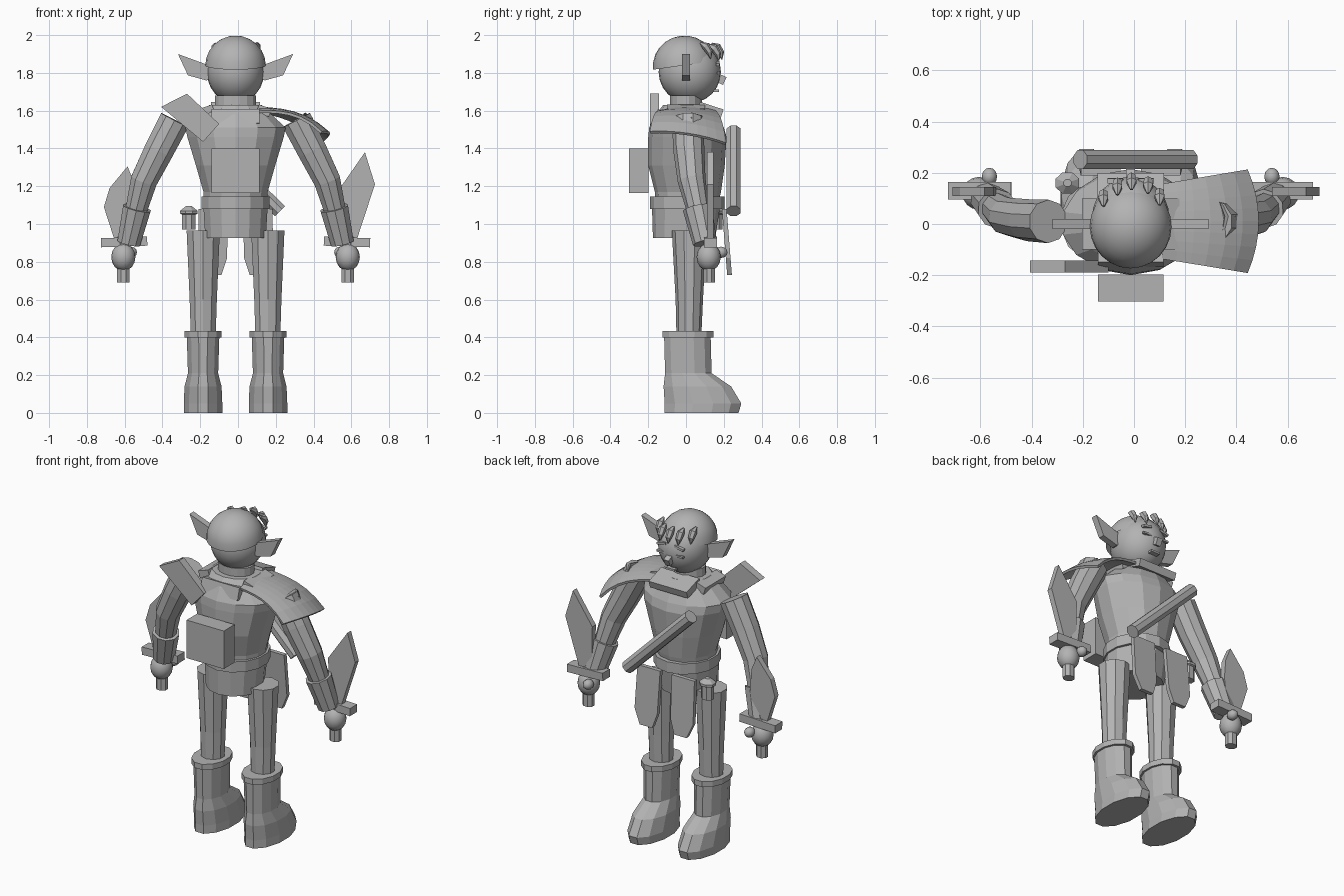
import bpy, bmesh, math
from mathutils import Vector, Matrix

CX = -0.013  # symmetry plane of the body
grey = bpy.data.materials.new("plain grey")
grey.diffuse_color = (0.45, 0.45, 0.45, 1)


def finish(name, bm, smooth=False):
    bmesh.ops.recalc_face_normals(bm, faces=bm.faces)
    for f in bm.faces:
        f.smooth = smooth
    me = bpy.data.meshes.new(name)
    bm.to_mesh(me)
    bm.free()
    me.materials.append(grey)
    ob = bpy.data.objects.new(name, me)
    bpy.context.collection.objects.link(ob)
    return ob


def skin(name, rings):
    """Join closed rings of points and cap both ends."""
    bm = bmesh.new()
    vs = [[bm.verts.new(p) for p in r] for r in rings]
    n = len(vs[0])
    for a, b in zip(vs, vs[1:]):
        for i in range(n):
            bm.faces.new((a[i], a[(i + 1) % n], b[(i + 1) % n], b[i]))
    bm.faces.new(vs[0][::-1])
    bm.faces.new(vs[-1])
    return finish(name, bm)


def stack(name, x, levels, n=12):
    """Levels: (z, half width, y back, y front)."""
    rings = []
    for z, rx, y0, y1 in levels:
        ring = []
        for i in range(n):
            a = 2 * math.pi * (i + 0.5) / n
            ring.append((x + rx * math.cos(a) / math.cos(math.pi / n),
                         (y0 + y1) / 2 + (y1 - y0) / 2 * math.sin(a), z))
        rings.append(ring)
    return skin(name, rings)


def tube(name, pts, n=10):
    """Points: (x, y, z, radius), rings square to the path."""
    rings = []
    for i, p in enumerate(pts):
        a, b = pts[max(i - 1, 0)], pts[min(i + 1, len(pts) - 1)]
        d = (Vector(b[:3]) - Vector(a[:3])).normalized()
        u = d.cross(Vector((0, 1, 0))).normalized()
        v = d.cross(u)
        rings.append([Vector(p[:3]) + p[3] * (u * math.cos(t) + v * math.sin(t))
                      for t in (2 * math.pi * (k + 0.5) / n for k in range(n))])
    return skin(name, rings)


def plate(name, outline, y0, y1, lean=0.0):
    """Outline in x, z given thickness in y; lean shifts y as z falls."""
    top = max(z for _, z in outline)
    return skin(name, [[(x, y + lean * (top - z), z) for x, z in outline] for y in (y0, y1)])


def box(name, c, size, rot=(0, 0, 0)):
    bm = bmesh.new()
    m = Matrix.Translation(c)
    for ang, ax in zip(rot, "XYZ"):
        m = m @ Matrix.Rotation(math.radians(ang), 4, ax)
    bmesh.ops.create_cube(bm, size=1, matrix=m @ Matrix.Diagonal((*size, 1)))
    return finish(name, bm)


def ball(name, c, r, tilt=0.0, half=False, seg=24):
    bm = bmesh.new()
    bmesh.ops.create_uvsphere(bm, u_segments=seg, v_segments=seg // 2, radius=1)
    if half:
        bmesh.ops.delete(bm, geom=[v for v in bm.verts if v.co.z < -0.01], context='VERTS')
    bm.transform(Matrix.Translation(c) @ Matrix.Rotation(math.radians(tilt), 4, 'X')
                 @ Matrix.Diagonal((*r, 1)))
    return finish(name, bm, True)


def mx(x, s):
    """Offset x from the body's centre plane, on side s."""
    return CX + s * x


# Head, cap and neck
ball("head", (CX, 0.02, 1.805), (0.152, 0.165, 0.165))
ball("cap", (CX, -0.01, 1.84), (0.16, 0.165, 0.157), 8, True)
stack("neck", CX, [(1.58, 0.108, -0.087, 0.087), (1.68, 0.108, -0.087, 0.087)], 16)

# Face
for s in (-1, 1):
    box("eye", (mx(0.06, s), 0.172, 1.80), (0.06, 0.016, 0.012))
    box("brow", (mx(0.06, s), 0.168, 1.85), (0.06, 0.02, 0.014), (0, 12 * s, 0))
    plate("ear", [(mx(x, s), z) for x, z in
                  ((0.13, 1.85), (0.155, 1.845), (0.305, 1.90), (0.252, 1.787),
                   (0.155, 1.76), (0.13, 1.77))], -0.02, 0.02)
box("nose", (CX, 0.187, 1.765), (0.035, 0.04, 0.045), (-25, 0, 0))
box("mouth", (CX, 0.16, 1.705), (0.06, 0.03, 0.012))

# Hair tufts along the forehead
for x, y, z in ((-0.12, 0.10, 1.925), (-0.065, 0.145, 1.92), (-0.01, 0.165, 1.925),
                (0.055, 0.15, 1.92), (0.10, 0.105, 1.93)):
    tube("hair_tuft", [(x, y - 0.03, z + 0.03, 0.006), (x, y, z + 0.012, 0.022),
                       (x, y + 0.02, z - 0.02, 0.018), (x, y + 0.025, z - 0.055, 0.002)], 6)

# Torso, hips and belt
stack("torso", CX, [(1.08, 0.165, -0.16, 0.165), (1.17, 0.17, -0.165, 0.185),
                    (1.31, 0.21, -0.20, 0.205), (1.46, 0.255, -0.20, 0.215),
                    (1.51, 0.265, -0.195, 0.20), (1.58, 0.19, -0.16, 0.165),
                    (1.63, 0.14, -0.12, 0.13)], 14)
stack("belt", CX, [(1.08, 0.18, -0.19, 0.205), (1.145, 0.18, -0.19, 0.205)], 14)
stack("hips", CX, [(0.925, 0.16, -0.175, 0.155), (1.09, 0.17, -0.18, 0.18)], 14)

# Collar blocks around the neck
box("collar_front", (CX, 0.13, 1.605), (0.26, 0.13, 0.045), (-18, 0, 0))
box("collar_back", (CX, -0.135, 1.565), (0.255, 0.05, 0.075), (-15, 0, 0))
for s in (-1, 1):
    box("collar_side", (mx(0.15, s), 0, 1.60), (0.07, 0.20, 0.045), (0, 18 * s, 0))

# Back pouch and shoulder plate
box("back_pouch", (CX, -0.25, 1.282), (0.255, 0.105, 0.235))
plate("shoulder_plate", [(-0.407, 1.62), (-0.27, 1.69), (-0.10, 1.53), (-0.185, 1.435)],
      -0.19, -0.142)

# Bar slung across the chest
tube("chest_bar", [(-0.21, 0.252, 1.495, 0.04), (0.222, 0.252, 1.068, 0.04)], 8)

# Front flaps hanging from the belt
for s in (-1, 1):
    plate("front_flap", [(mx(x, s), z) for x, z in
                         ((0.04, 1.08), (0.195, 1.08), (0.20, 0.82), (0.16, 0.73),
                          (0.075, 0.73), (0.045, 0.82))], 0.19, 0.215, 0.08)

# Flask on the belt
stack("belt_flask", -0.26, [(0.97, 0.036, 0.125, 0.195), (1.05, 0.036, 0.125, 0.195),
                            (1.055, 0.046, 0.115, 0.205), (1.07, 0.046, 0.115, 0.205),
                            (1.095, 0.015, 0.145, 0.175)], 8)

# Limbs and swords, right and left
for s in (-1, 1):
    stack("leg", mx(0.171, s), [(0.38, 0.065, -0.05, 0.08), (0.60, 0.072, -0.055, 0.09),
                                (0.965, 0.088, -0.075, 0.11)], 10)
    stack("boot", mx(0.172, s), [(0, 0.102, -0.12, 0.285), (0.05, 0.102, -0.12, 0.30),
                                 (0.14, 0.098, -0.125, 0.245), (0.21, 0.08, -0.115, 0.14),
                                 (0.40, 0.086, -0.12, 0.135)], 12)
    stack("boot_cuff", mx(0.172, s), [(0.40, 0.098, -0.13, 0.15),
                                      (0.434, 0.098, -0.13, 0.15)], 12)
    tube("arm", [(mx(0.322, s), 0.01, 1.55, 0.085), (mx(0.405, s), 0.015, 1.39, 0.082),
                 (mx(0.485, s), 0.03, 1.23, 0.074), (mx(0.54, s), 0.075, 1.02, 0.055)])
    tube("forearm_guard", [(mx(0.522, s), 0.06, 1.085, 0.078),
                           (mx(0.565, s), 0.10, 0.90, 0.064)])
    ball("hand", (mx(0.594, s), 0.12, 0.825), (0.064, 0.064, 0.074), seg=16)
    ball("thumb", (mx(0.552, s), 0.185, 0.85), (0.03, 0.035, 0.03), seg=12)
    stack("sword_grip", mx(0.594, s), [(0.69, 0.033, 0.09, 0.155),
                                       (0.93, 0.033, 0.09, 0.155)], 8)
    box("sword_guard", (mx(0.59, s), 0.13, 0.905), (0.245, 0.07, 0.048), (0, 2 * s, 0))

plate("short_blade", [(-0.585, 1.305), (-0.68, 1.19), (-0.71, 1.09), (-0.655, 0.92),
                      (-0.565, 0.92), (-0.54, 1.10), (-0.55, 1.22)], 0.11, 0.145)
plate("long_blade", [(0.672, 1.38), (0.725, 1.21), (0.63, 0.92), (0.545, 0.92),
                     (0.54, 1.19)], 0.11, 0.145)

# Mantle draped over one shoulder
bm = bmesh.new()
bmesh.ops.create_grid(bm, x_segments=6, y_segments=8, size=1)
for vert in bm.verts:
    u, v = (vert.co.x + 1) / 2, vert.co.y
    outer = 0.44 + 0.043 * (1 - v * v)
    vert.co = (0.11 + (outer - 0.11) * u, 0.01 + (0.145 + 0.055 * u) * v,
               1.615 - 0.03 * u - 0.11 * u ** 3 - 0.02 * v * v - 0.03 * u * v)
mantle = finish("mantle", bm)
mod = mantle.modifiers.new("thickness", 'SOLIDIFY')
mod.thickness = 0.015
mod.offset = 0

# Leaf clasp on the mantle
skin("mantle_leaf", [[(0.33, 0.09, 1.55), (0.40, 0.03, 1.53), (0.34, -0.04, 1.55), (0.35, 0.03, 1.55)],
                     [(0.335, 0.085, 1.575), (0.395, 0.03, 1.565), (0.345, -0.035, 1.575),
                      (0.355, 0.03, 1.59)]])
